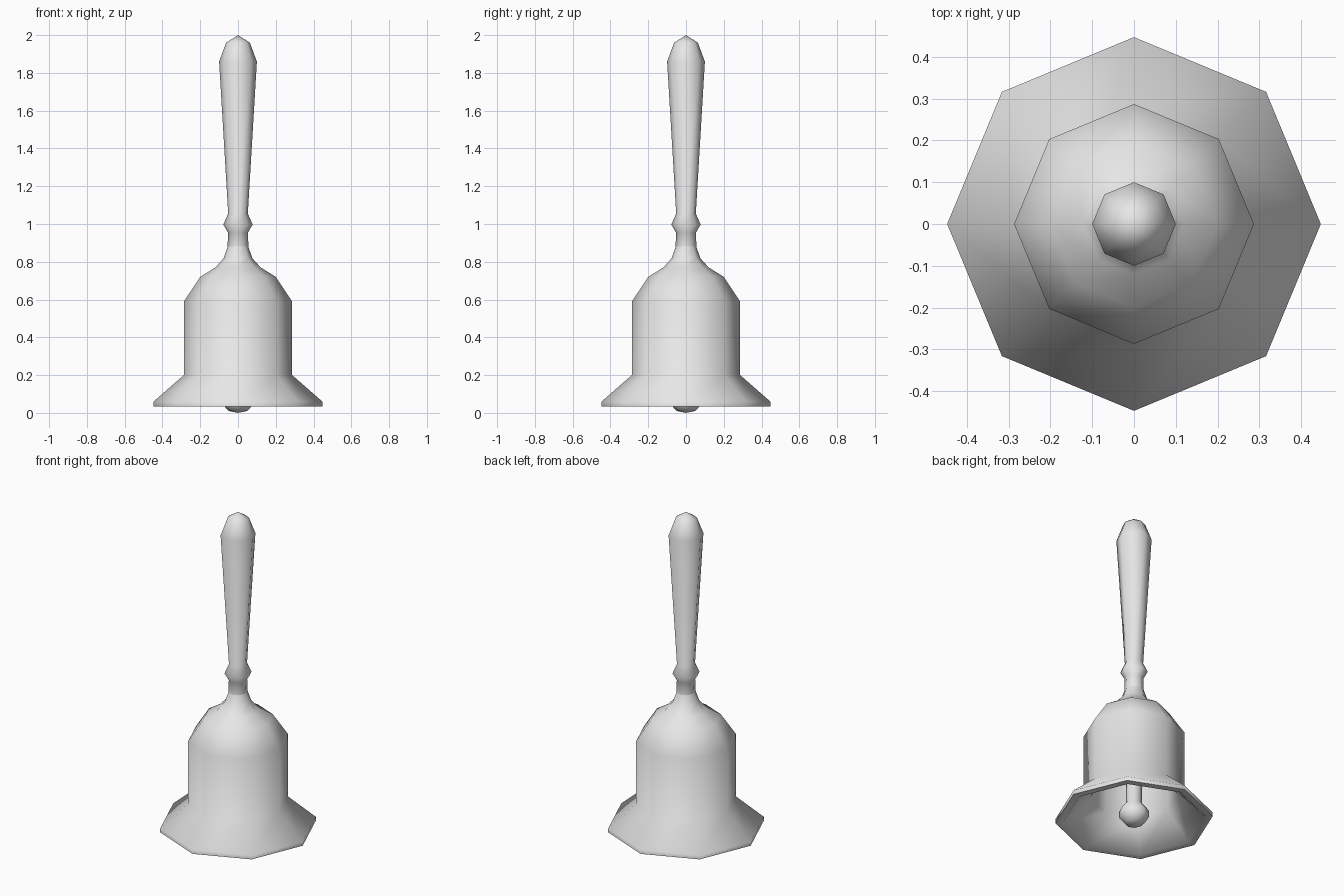
import bpy, bmesh, math

cube = bpy.data.objects.get("Cube")
if cube:
    bpy.data.objects.remove(cube, do_unlink=True)

SIDES = 8

metal = bpy.data.materials.new("light_grey")
metal.use_nodes = True
colour = (0.8, 0.8, 0.8, 1)
metal.diffuse_color = colour
metal.node_tree.nodes["Principled BSDF"].inputs["Base Color"].default_value = colour


def lathe(name, profile, sharp_angle):
    """Turn a (radius, height) profile around z; zero radius makes a pole."""
    bm = bmesh.new()
    rings = []
    for r, z in profile:
        if r == 0:
            rings.append([bm.verts.new((0, 0, z))] * SIDES)
        else:
            angles = [2 * math.pi * i / SIDES for i in range(SIDES)]
            rings.append([bm.verts.new((r * math.cos(a), r * math.sin(a), z)) for a in angles])
    for low, high in zip(rings, rings[1:]):
        for i in range(SIDES):
            j = (i + 1) % SIDES
            corners = [low[i], low[j], high[j], high[i]]
            bm.faces.new(list(dict.fromkeys(corners)))
    bmesh.ops.recalc_face_normals(bm, faces=bm.faces)
    mesh = bpy.data.meshes.new(name)
    bm.to_mesh(mesh)
    bm.free()
    mesh.materials.append(metal)
    obj = bpy.data.objects.new(name, mesh)
    bpy.context.collection.objects.link(obj)
    bpy.ops.object.select_all(action='DESELECT')
    obj.select_set(True)
    bpy.context.view_layer.objects.active = obj
    bpy.ops.object.shade_smooth_by_angle(angle=math.radians(sharp_angle))


# Hollow bell: inner wall, rim, then outer wall up to the neck
lathe("bell", [
    (0, 0.70), (0.17, 0.68), (0.25, 0.57), (0.25, 0.19), (0.405, 0.035),
    (0.447, 0.035), (0.447, 0.06), (0.287, 0.20), (0.287, 0.59),
    (0.20, 0.72), (0.12, 0.77), (0.075, 0.82), (0.055, 0.88), (0, 0.88),
], 50)

# Handle: neck, collar, tapering grip and rounded end
lathe("handle", [
    (0, 0.88), (0.055, 0.88), (0.053, 0.955), (0.078, 0.997), (0.052, 1.055),
    (0.10, 1.86), (0.063, 1.96), (0, 2.0),
], 60)

# Clapper: rod and ball hanging inside the bell
lathe("clapper", [
    (0, 0), (0.05, 0.01), (0.085, 0.05), (0.085, 0.09),
    (0.046, 0.14), (0.046, 0.70), (0, 0.70),
], 60)
